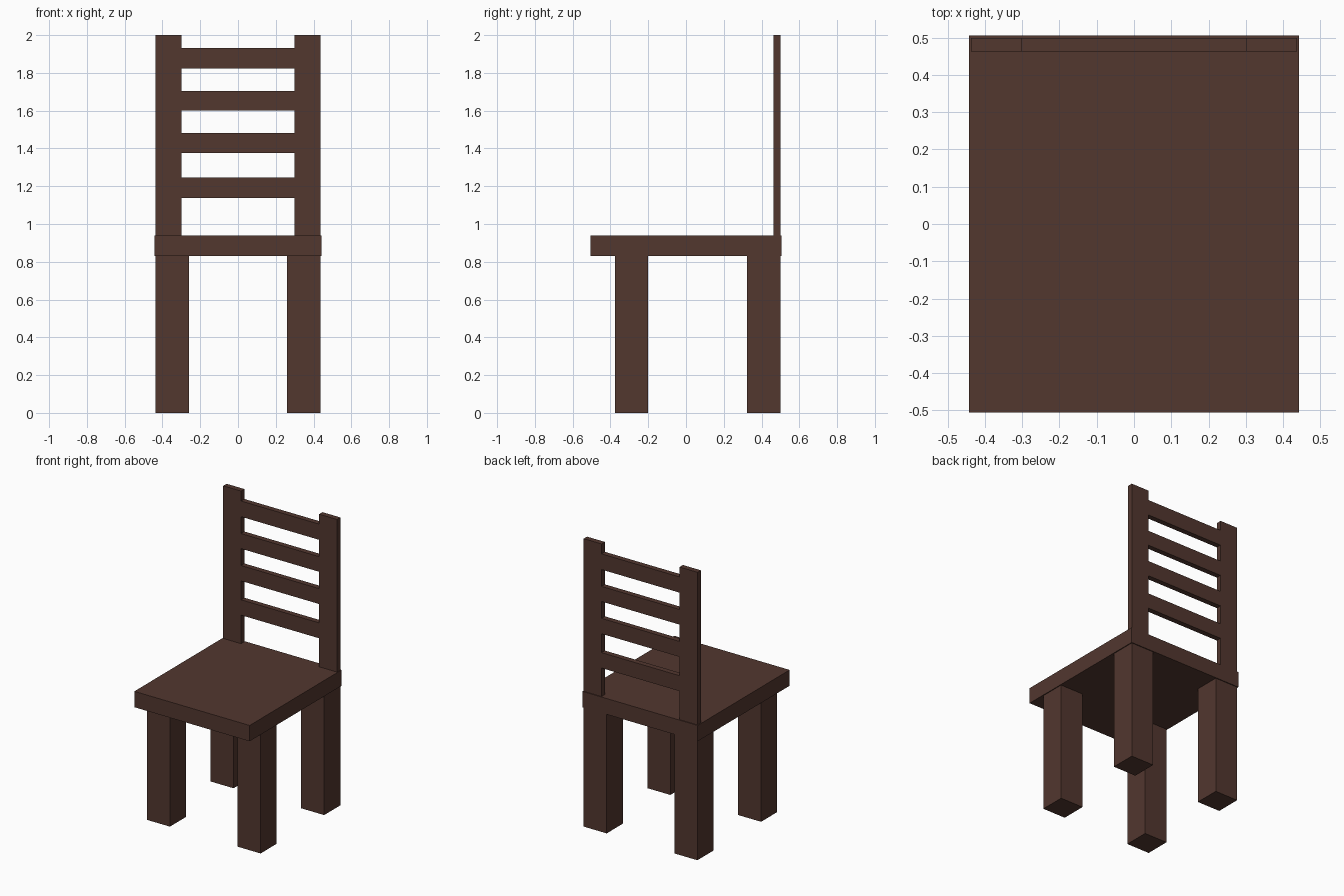
import bpy

if "Cube" in bpy.data.objects:
    bpy.data.objects.remove(bpy.data.objects["Cube"])

wood = bpy.data.materials.new("dark_wood")
wood.diffuse_color = (0.085, 0.038, 0.028, 1)
wood.use_nodes = True
wood.node_tree.nodes["Principled BSDF"].inputs["Base Color"].default_value = wood.diffuse_color


def box(name, x, y, z):
    """Box from (min, max) ranges along each axis."""
    bpy.ops.mesh.primitive_cube_add(size=1, location=[(a + b) / 2 for a, b in (x, y, z)])
    ob = bpy.context.object
    ob.name = name
    ob.scale = [b - a for a, b in (x, y, z)]
    bpy.ops.object.transform_apply(location=False, rotation=False, scale=True)
    ob.data.materials.append(wood)
    return ob


SEAT_BOTTOM, SEAT_TOP = 0.83, 0.94
BACK_Y = (0.462, 0.499)

# Seat slab
box("seat", (-0.443, 0.443), (-0.505, 0.505), (SEAT_BOTTOM, SEAT_TOP))

# Legs and back posts, left and right
for side, s in (("left", -1), ("right", 1)):
    leg_x = sorted((s * 0.26, s * 0.437))
    box(f"front_leg_{side}", leg_x, (-0.376, -0.2), (0, SEAT_BOTTOM))
    box(f"back_leg_{side}", leg_x, (0.322, 0.499), (0, SEAT_BOTTOM))
    box(f"back_post_{side}", sorted((s * 0.3, s * 0.437)), BACK_Y, (SEAT_TOP, 2.0))

# Horizontal back slats, flush with the posts
for i, z in enumerate(((1.138, 1.245), (1.376, 1.483), (1.6, 1.705), (1.822, 1.931))):
    box(f"back_slat_{i + 1}", (-0.3, 0.3), BACK_Y, z)
